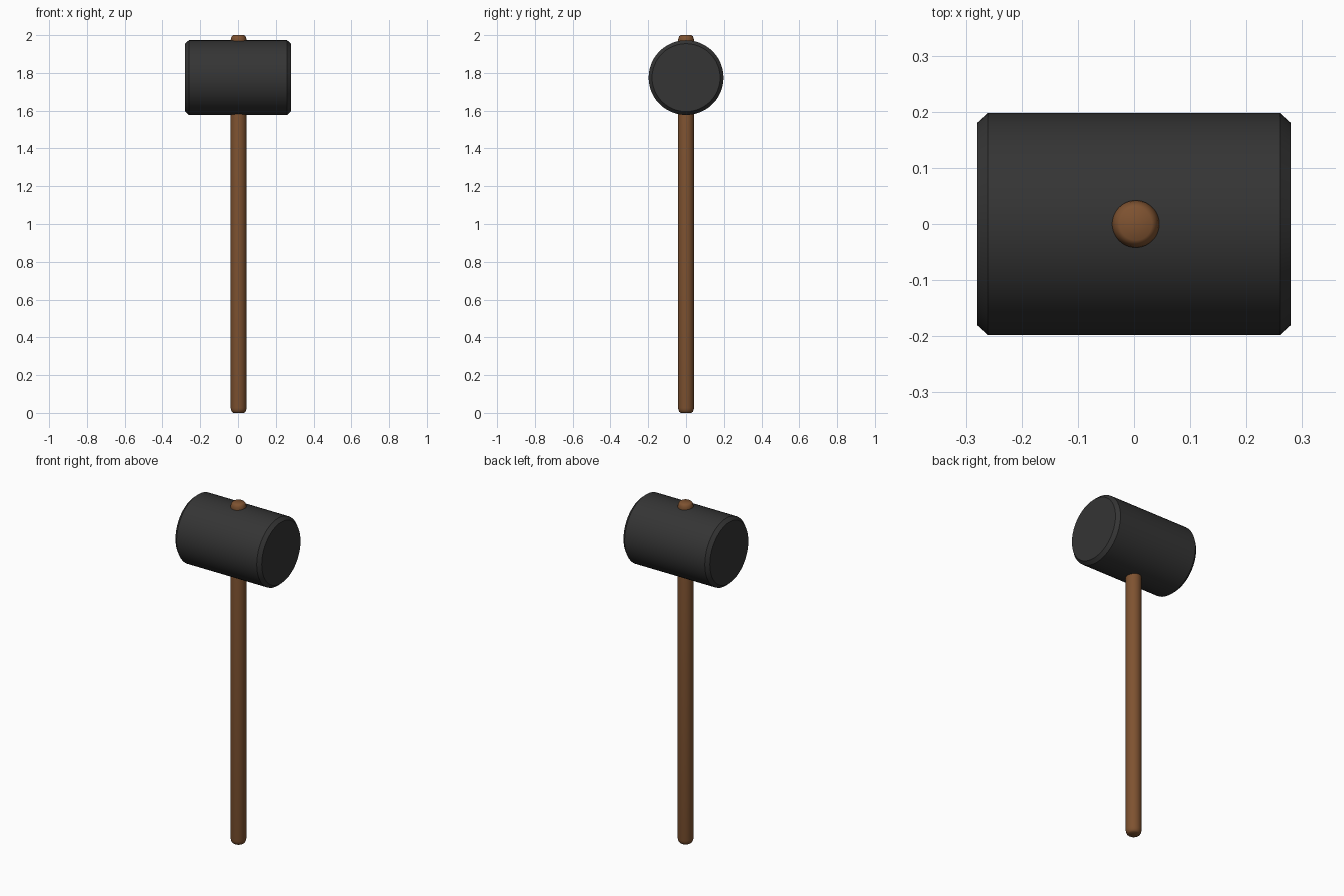
import bpy, bmesh, math
from mathutils import Matrix

if "Cube" in bpy.data.objects:
    bpy.data.objects.remove(bpy.data.objects["Cube"])


def material(name, color):
    m = bpy.data.materials.new(name)
    m.diffuse_color = color
    m.use_nodes = True
    m.node_tree.nodes["Principled BSDF"].inputs["Base Color"].default_value = m.diffuse_color
    return m


def lathe(name, profile, matrix, mat, angle, sides=48):
    """Revolve a (radius, height) profile about z, cap both ends."""
    bm = bmesh.new()
    rings = [[bm.verts.new((r * math.cos(2 * math.pi * i / sides),
                            r * math.sin(2 * math.pi * i / sides), h))
              for i in range(sides)] for r, h in profile]
    for a, b in zip(rings, rings[1:]):
        for i in range(sides):
            j = (i + 1) % sides
            bm.faces.new((a[i], a[j], b[j], b[i]))
    bm.faces.new(rings[0][::-1])
    bm.faces.new(rings[-1])
    bm.transform(matrix)
    mesh = bpy.data.meshes.new(name)
    bm.to_mesh(mesh)
    bm.free()
    mesh.materials.append(mat)
    ob = bpy.data.objects.new(name, mesh)
    bpy.context.collection.objects.link(ob)
    bpy.ops.object.select_all(action='DESELECT')
    ob.select_set(True)
    bpy.context.view_layer.objects.active = ob
    bpy.ops.object.shade_smooth_by_angle(angle=math.radians(angle))
    return ob


rubber = material("black_rubber", (0.035, 0.035, 0.035, 1))
wood = material("brown_wood", (0.21, 0.085, 0.03, 1))

# Mallet head: chamfered cylinder lying along x
head = [(0.18, -0.28), (0.198, -0.26), (0.198, 0.26), (0.18, 0.28)]
lathe("mallet_head", head,
      Matrix.Translation((0, 0, 1.775)) @ Matrix.Rotation(math.pi / 2, 4, 'Y'),
      rubber, 30)

# Handle: long rod with rounded ends, passing through the head
end = [(0.029, 0), (0.036, 0.006), (0.040, 0.015), (0.042, 0.026)]
handle = end + [(r, 2 - h) for r, h in reversed(end)]
lathe("handle", handle, Matrix.Translation((0.003, 0, 0)), wood, 60)
